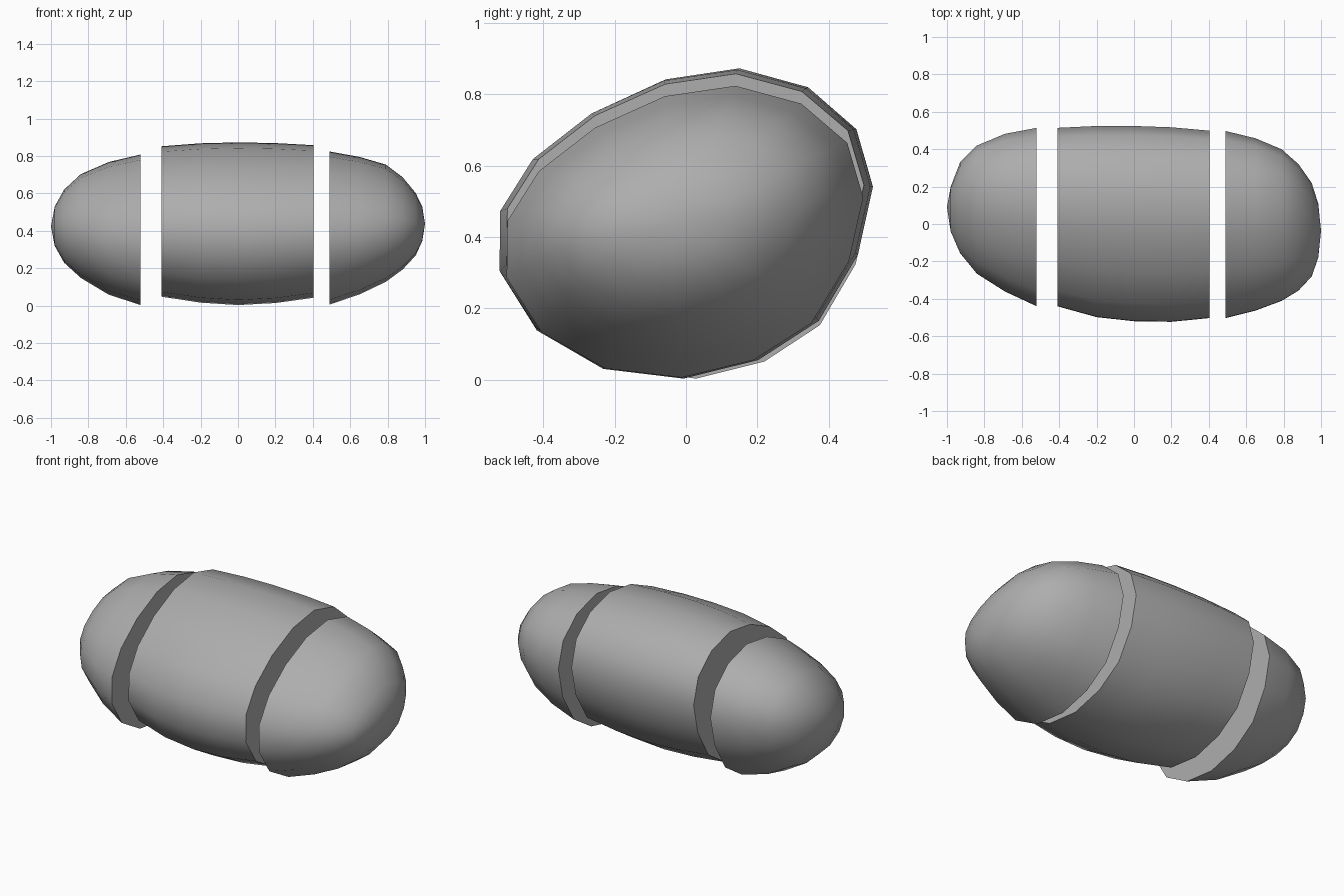
import bpy, bmesh, math

if "Cube" in bpy.data.objects:
    bpy.data.objects.remove(bpy.data.objects["Cube"])

# Mid-grey colour for all parts
GREY = bpy.data.materials.new("mid_grey")
GREY.diffuse_color = (.42, .42, .42, 1)
GREY.use_nodes = True
GREY.node_tree.nodes["Principled BSDF"].inputs["Base Color"].default_value = GREY.diffuse_color

# Shared 15-sided slanted oval cross-section (y, z), normalised to +-1
OVAL = [(.147, .873), (.34, .82), (.475, .703), (.522, .54), (.48, .35),
        (.37, .165), (.2, .055), (-.01, .003), (-.235, .03), (-.422, .138),
        (-.524, .3), (-.522, .47), (-.43, .618), (-.265, .748), (-.06, .842)]
OVAL = [(y / .523, (z - .438) / .435) for y, z in OVAL]


def slice_part(name, stations, tip=None):
    """Loft rings (x, y_min, y_max, z_min, z_max); end in a tip or flat cap."""
    bm = bmesh.new()
    rings = []
    for x, y0, y1, z0, z1 in stations:
        rings.append([bm.verts.new((x, (y0 + y1) / 2 + u * (y1 - y0) / 2,
                                    (z0 + z1) / 2 + v * (z1 - z0) / 2))
                      for u, v in OVAL])
    n = len(OVAL)
    for a, b in zip(rings, rings[1:]):
        for i in range(n):
            j = (i + 1) % n
            bm.faces.new((a[i], a[j], b[j], b[i]))
    bm.faces.new(rings[0])
    if tip:
        t = bm.verts.new(tip)
        for i in range(n):
            bm.faces.new((rings[-1][i], rings[-1][(i + 1) % n], t))
    else:
        bm.faces.new(rings[-1])
    bmesh.ops.recalc_face_normals(bm, faces=bm.faces[:])
    mesh = bpy.data.meshes.new(name)
    bm.to_mesh(mesh)
    bm.free()
    mesh.materials.append(GREY)
    ob = bpy.data.objects.new(name, mesh)
    bpy.context.collection.objects.link(ob)
    bpy.ops.object.select_all(action='DESELECT')
    ob.select_set(True)
    bpy.context.view_layer.objects.active = ob
    bpy.ops.object.shade_smooth_by_angle(angle=math.radians(50))


# Centre barrel slice
slice_part("middle_slice", [
    (-.41, -.439, .515, .048, .852), (-.2, -.497, .525, .016, .868),
    (0, -.519, .525, .003, .873), (.2, -.522, .518, .014, .869),
    (.403, -.502, .5, .042, .858)])

# Left rounded end
slice_part("left_end", [
    (-.52, -.439, .515, .003, .808), (-.69, -.36, .483, .058, .768),
    (-.84, -.265, .42, .148, .703), (-.93, -.155, .33, .23, .62),
    (-.98, -.04, .2, .32, .53)], tip=(-1, .09, .423))

# Right rounded end
slice_part("right_end", [
    (.49, -.502, .498, .006, .824), (.65, -.462, .459, .06, .795),
    (.79, -.41, .4, .127, .754), (.88, -.355, .32, .193, .687),
    (.95, -.28, .22, .268, .602), (.985, -.18, .11, .345, .53)],
    tip=(1, -.037, .437))
